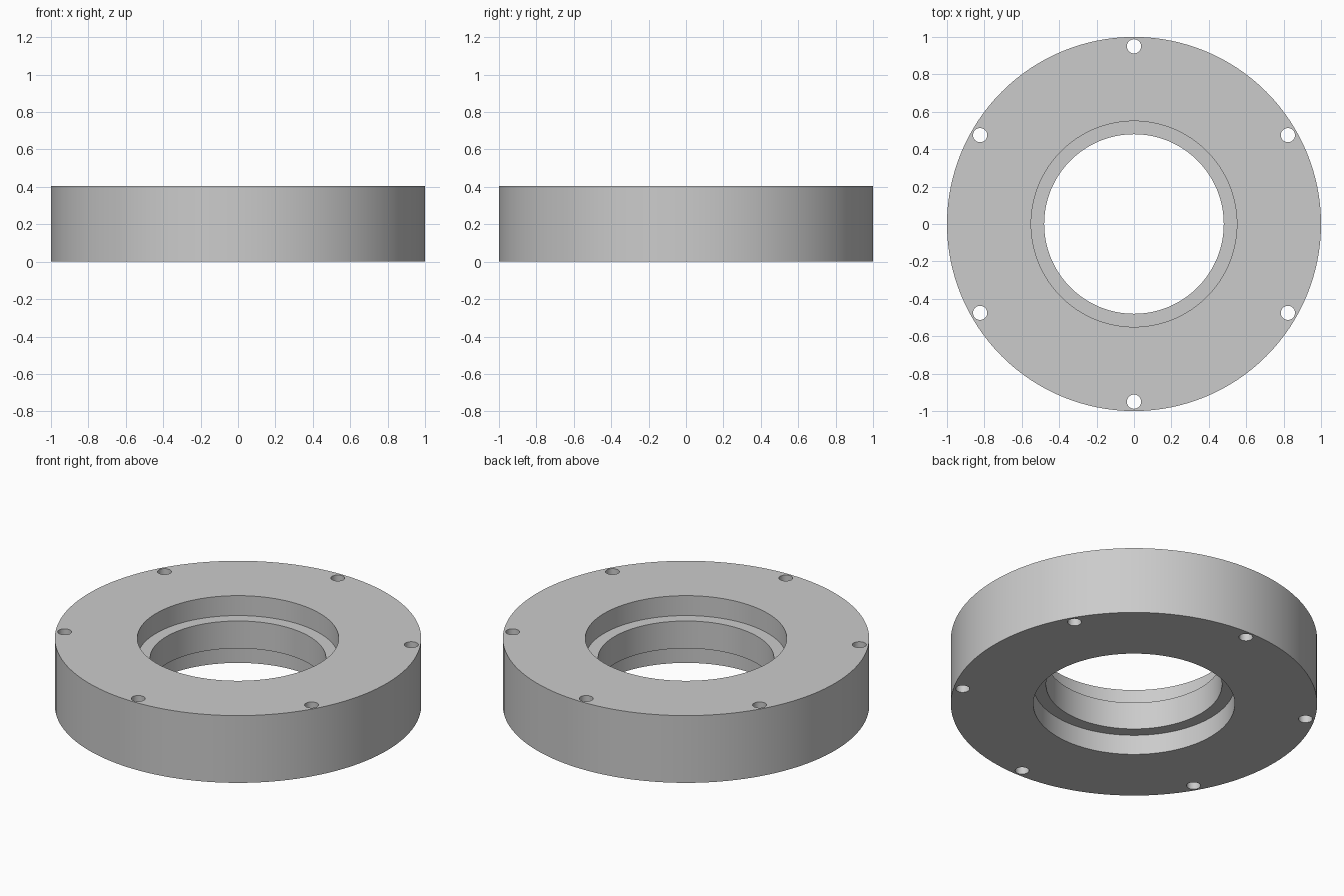
import bpy, bmesh
from math import pi, radians
from mathutils import Matrix, Vector

default_cube = bpy.data.objects.get("Cube")
if default_cube:
    bpy.data.objects.remove(default_cube, do_unlink=True)

HEIGHT, OUTER, BORE, RECESS, DEPTH = 0.405, 1.0, 0.48, 0.55, 0.12
HOLE_RADIUS, HOLE_CIRCLE, HOLES, SEGMENTS = 0.038, 0.95, 6, 128

grey = bpy.data.materials.new("plain_grey")
grey.use_nodes = True
colour = (0.6, 0.6, 0.6, 1)
grey.diffuse_color = colour
grey.node_tree.nodes["Principled BSDF"].inputs["Base Color"].default_value = colour


def make_object(name, bm):
    bmesh.ops.recalc_face_normals(bm, faces=bm.faces)
    mesh = bpy.data.meshes.new(name)
    bm.to_mesh(mesh)
    bm.free()
    mesh.materials.append(grey)
    obj = bpy.data.objects.new(name, mesh)
    bpy.context.collection.objects.link(obj)
    return obj


# Ring body: a closed section with a recess at each end of the bore, turned about z
profile = [(OUTER, 0), (OUTER, HEIGHT), (RECESS, HEIGHT), (RECESS, HEIGHT - DEPTH),
           (BORE, HEIGHT - DEPTH), (BORE, DEPTH), (RECESS, DEPTH), (RECESS, 0)]
bm = bmesh.new()
verts = [bm.verts.new((r, 0, z)) for r, z in profile]
edges = [bm.edges.new((v, verts[i - 1])) for i, v in enumerate(verts)]
bmesh.ops.spin(bm, geom=verts + edges, cent=(0, 0, 0), axis=(0, 0, 1),
               angle=2 * pi, steps=SEGMENTS, use_merge=True)
bmesh.ops.remove_doubles(bm, verts=bm.verts, dist=0.0001)
ring = make_object("flange_ring", bm)

# Bolt holes: cylinders evenly spaced near the rim, starting at the back
bm = bmesh.new()
for i in range(HOLES):
    turn = Matrix.Rotation(2 * pi * i / HOLES, 4, 'Z')
    place = Matrix.Translation(Vector((0, HOLE_CIRCLE, HEIGHT / 2)))
    bmesh.ops.create_cone(bm, cap_ends=True, segments=32, radius1=HOLE_RADIUS,
                          radius2=HOLE_RADIUS, depth=HEIGHT * 2, matrix=turn @ place)
cutter = make_object("bolt_hole_cutter", bm)
cutter.hide_render = True

cut = ring.modifiers.new("bolt_holes", 'BOOLEAN')
cut.operation = 'DIFFERENCE'
cut.solver = 'EXACT'
cut.object = cutter

# Apply the cut, then smooth the round walls and keep the rims crisp
bpy.ops.object.select_all(action='DESELECT')
ring.select_set(True)
bpy.context.view_layer.objects.active = ring
bpy.ops.object.modifier_apply(modifier=cut.name)
bpy.data.objects.remove(cutter, do_unlink=True)
bpy.ops.object.shade_smooth_by_angle(angle=radians(30))
